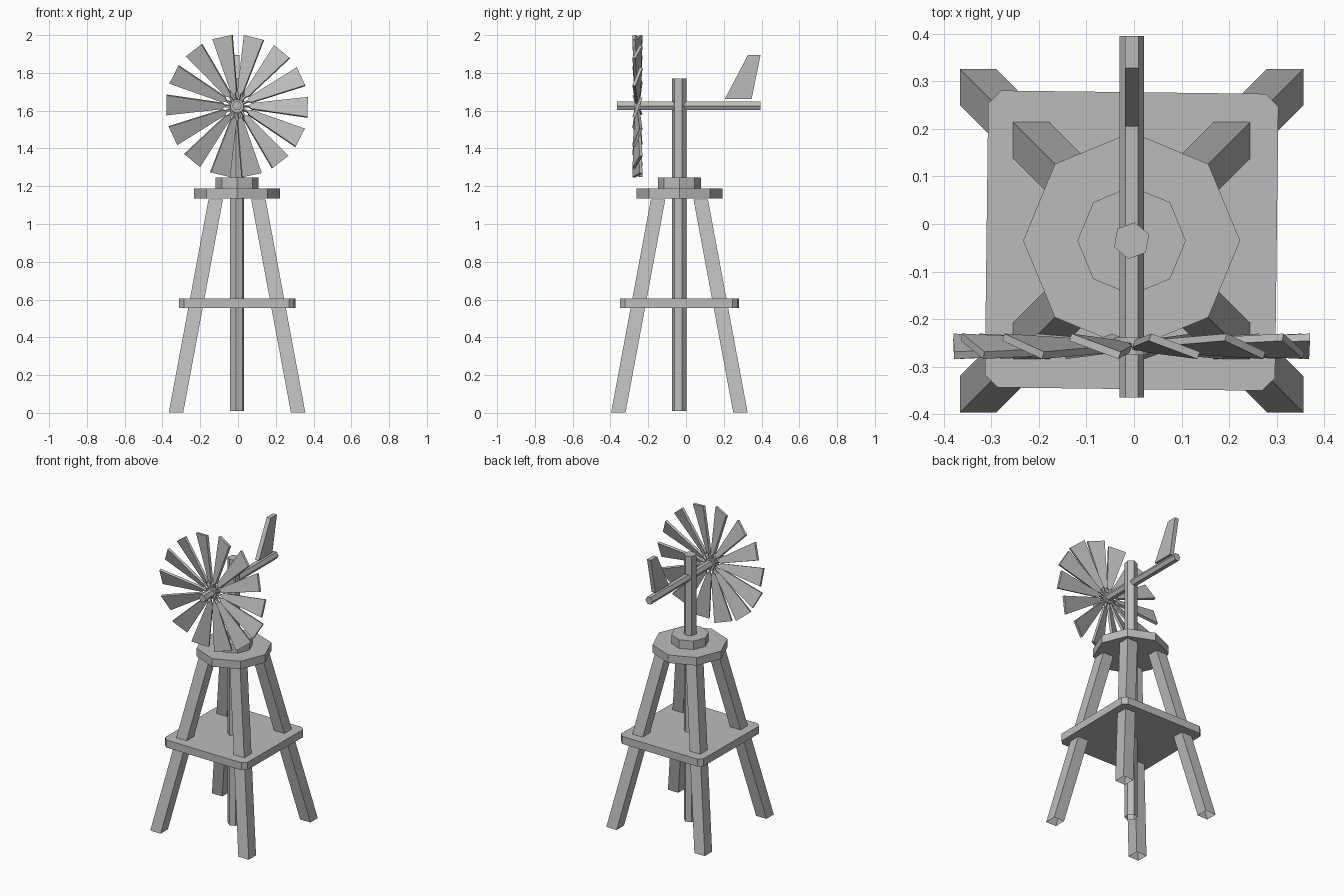
import bpy
import bmesh
from math import cos, sin, pi, radians
from mathutils import Vector

cube = bpy.data.objects.get("Cube")
if cube:
    bpy.data.objects.remove(cube, do_unlink=True)

AXIS = Vector((-0.005, -0.035, 0))      # centre line of the tower
ROTOR = Vector((-0.005, -0.257, 1.624))  # centre of the wheel

grey = bpy.data.materials.new("plain_grey")
grey.use_nodes = True
grey.diffuse_color = (0.5, 0.5, 0.5, 1)
shader = grey.node_tree.nodes["Principled BSDF"]
shader.inputs["Base Color"].default_value = (0.5, 0.5, 0.5, 1)
shader.inputs["Roughness"].default_value = 0.8


def add_prism(bm, start, end, cap_start=True, cap_end=True):
    """Join two matching rings of points into a prism."""
    a = [bm.verts.new(p) for p in start]
    b = [bm.verts.new(p) for p in end]
    for i in range(len(a)):
        j = (i + 1) % len(a)
        bm.faces.new((a[i], a[j], b[j], b[i]))
    if cap_start:
        bm.faces.new(a[::-1])
    if cap_end:
        bm.faces.new(b)


def finish(name, bm):
    bmesh.ops.recalc_face_normals(bm, faces=bm.faces)
    mesh = bpy.data.meshes.new(name)
    bm.to_mesh(mesh)
    bm.free()
    mesh.materials.append(grey)
    obj = bpy.data.objects.new(name, mesh)
    bpy.context.collection.objects.link(obj)
    return obj


def prism(name, start, end, **caps):
    bm = bmesh.new()
    add_prism(bm, start, end, **caps)
    return finish(name, bm)


def ring(center, radius, sides, turn=0, upright=False):
    """Regular polygon, flat in z, or facing y when upright."""
    pts = []
    for i in range(sides):
        a = radians(turn) + 2 * pi * i / sides
        u, v = radius * cos(a), radius * sin(a)
        pts.append(Vector(center) + Vector((u, 0, v) if upright else (u, v, 0)))
    return pts


def at(z):
    return AXIS + Vector((0, 0, z))


# Central pole, open underneath
prism("center_pole", ring(at(0.01), 0.039, 6, 20), ring(at(1.77), 0.039, 6, 20),
      cap_start=False)

# Stacked octagonal caps
prism("tower_cap", ring(at(1.135), 0.228, 8), ring(at(1.188), 0.228, 8))
prism("cap_collar", ring(at(1.188), 0.114, 8), ring(at(1.245), 0.114, 8))

# Splayed legs, open at the foot
for sx, side in ((1, "left"), (-1, "right")):
    for sy, end in ((1, "back"), (-1, "front")):
        def square(offset, z):
            mid = at(z) + Vector((sx * offset, sy * offset, 0))
            return ring(mid, 0.054, 4, 45)
        prism(f"{end}_{side}_leg", square(0.323, 0.003), square(0.113, 1.13),
              cap_start=False)

# Platform with clipped corners
HX, HY, CUT = 0.305, 0.312, 0.027
outline = []
for sx, sy in ((1, 1), (-1, 1), (-1, -1), (1, -1)):
    pair = [(sx * HX, sy * (HY - CUT)), (sx * (HX - CUT), sy * HY)]
    outline += pair if sx * sy > 0 else pair[::-1]
tilt = radians(-0.7)
outline = [Vector((x * cos(tilt) - y * sin(tilt), x * sin(tilt) + y * cos(tilt), 0))
           for x, y in outline]
prism("platform", [p + at(0.555) for p in outline], [p + at(0.605) for p in outline])

# Hexagonal shaft from the wheel to the tail
prism("shaft", ring((-0.005, -0.365, 1.625), 0.026, 6, upright=True),
      ring((-0.005, 0.395, 1.625), 0.026, 6, upright=True))

# Tail vane
vane = [(0.205, 1.661), (0.347, 1.661), (0.395, 1.895), (0.328, 1.895)]
prism("tail_vane", [(-0.019, y, z) for y, z in vane], [(0.009, y, z) for y, z in vane])

# Wheel hub
prism("wheel_hub", ring(ROTOR + Vector((0, -0.018, 0)), 0.036, 14, upright=True),
      ring(ROTOR + Vector((0, 0.018, 0)), 0.036, 14, upright=True))

# Pitched blades on thin stems: (distance from hub, half width)
half_blade = [(0.025, 0.005), (0.065, 0.005), (0.078, 0.016), (0.374, 0.056)]
blade = half_blade + [(r, -w) for r, w in reversed(half_blade)]
BLADES, PITCH, THICK = 14, radians(20), 0.016
bm = bmesh.new()
for i in range(BLADES):
    a = 2 * pi * i / BLADES - radians(1)
    radial = Vector((cos(a), 0, sin(a)))
    chord = Vector((-sin(a), 0, cos(a))) * cos(PITCH) + Vector((0, sin(PITCH), 0))
    normal = radial.cross(chord) * THICK / 2
    points = [ROTOR + radial * r + chord * w for r, w in blade]
    add_prism(bm, [p - normal for p in points], [p + normal for p in points])
finish("wheel_blades", bm)
